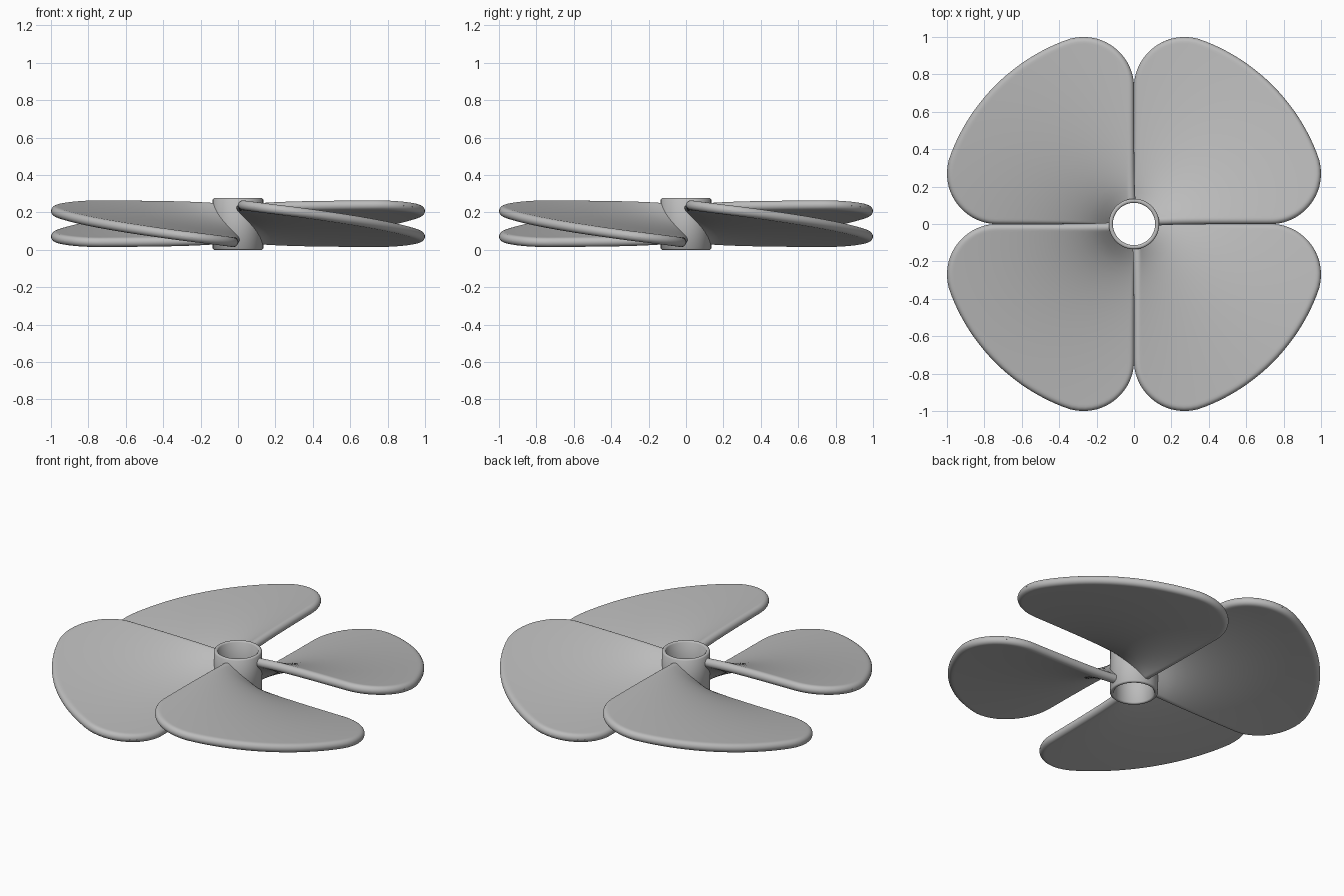
import bpy
import bmesh
import math
from mathutils import Vector, Matrix

cube = bpy.data.objects.get("Cube")
if cube:
    bpy.data.objects.remove(cube, do_unlink=True)

metal = bpy.data.materials.new("plain grey")
metal.use_nodes = True
grey = (0.5, 0.5, 0.5, 1)
metal.diffuse_color = grey
metal.node_tree.nodes["Principled BSDF"].inputs["Base Color"].default_value = grey

# Blade dimensions: quarter sector with rounded outer corners
ROOT = 0.122
FILLET = 0.27
CORNER = Vector((1 - FILLET, FILLET))
RIM = CORNER.length + FILLET
CORNER_ANGLE = math.atan2(CORNER.y, CORNER.x)
HALF_THICK = 0.026
Z_HIGH, Z_LOW = 0.243, 0.036
QUARTER = math.pi / 2
PITCH = (Z_HIGH - Z_LOW) / QUARTER


def reach(angle):
    """Distance from the axis to the blade outline along an angle."""
    a = min(angle, QUARTER - angle)
    if a > CORNER_ANGLE:
        return RIM
    d = Vector((math.cos(a), math.sin(a)))
    return CORNER.dot(d) + math.sqrt(max(FILLET ** 2 - CORNER.cross(d) ** 2, 0))


def edge_distance(angle, r):
    """Distance inward from the blade outline."""
    a = min(angle, QUARTER - angle)
    p = Vector((r * math.cos(a), r * math.sin(a)))
    slant = math.sqrt(1 + (PITCH / r) ** 2)
    if p.x > CORNER.x and a < CORNER_ANGLE:
        return max(FILLET - (p - CORNER).length, 0)
    return max(min(p.y * slant, RIM - r), 0)


def finish(bm, name):
    bmesh.ops.recalc_face_normals(bm, faces=bm.faces)
    mesh = bpy.data.meshes.new(name)
    bm.to_mesh(mesh)
    bm.free()
    mesh.materials.append(metal)
    obj = bpy.data.objects.new(name, mesh)
    bpy.context.collection.objects.link(obj)
    bpy.ops.object.select_all(action="DESELECT")
    obj.select_set(True)
    bpy.context.view_layer.objects.active = obj
    bpy.ops.object.shade_smooth_by_angle(angle=math.radians(50))
    return obj


def blade(name, turn, columns=56, rows=30):
    """Helical sheet with thickness that rounds off at the outline."""
    bm = bmesh.new()
    for side in (1, -1):
        grid = []
        for i in range(columns + 1):
            angle = QUARTER * (1 - math.cos(math.pi * i / columns)) / 2
            line = []
            for j in range(rows + 1):
                t = 1 - (1 - j / rows) ** 2
                r = ROOT + t * (reach(angle) - ROOT)
                inset = min(edge_distance(angle, r) / HALF_THICK, 1)
                h = side * HALF_THICK * math.sqrt(max(1 - (1 - inset) ** 2, 0))
                radial = Vector((math.cos(angle), math.sin(angle), 0))
                tangent = Vector((-radial.y, radial.x, -PITCH / r))
                normal = radial.cross(tangent).normalized()
                point = radial * r + normal * h
                point.z += Z_HIGH - PITCH * angle
                line.append(bm.verts.new(point))
            grid.append(line)
        for a, b in zip(grid, grid[1:]):
            for j in range(rows):
                bm.faces.new((a[j], a[j + 1], b[j + 1], b[j]))
    bmesh.ops.remove_doubles(bm, verts=bm.verts, dist=0.00005)
    bmesh.ops.rotate(bm, verts=bm.verts, matrix=Matrix.Rotation(turn, 3, "Z"))
    return finish(bm, name)


# Four blades around the axis
for n, place in enumerate(("back_left", "back_right", "front_right", "front_left")):
    blade(place + "_blade", n * QUARTER)

# Hollow hub with softened rims
INNER, OUTER, TOP, SOFT = 0.113, 0.135, 0.276, 0.006
profile = [(INNER, SOFT), (INNER + SOFT, 0), (OUTER - SOFT, 0), (OUTER, SOFT),
           (OUTER, TOP - SOFT), (OUTER - SOFT, TOP), (INNER + SOFT, TOP), (INNER, TOP - SOFT)]
bm = bmesh.new()
ring = [bm.verts.new((r, 0, z)) for r, z in profile]
edges = [bm.edges.new((ring[i - 1], ring[i])) for i in range(len(ring))]
bmesh.ops.spin(bm, geom=ring + edges, cent=(0, 0, 0), axis=(0, 0, 1),
               angle=2 * math.pi, steps=64, use_merge=True)
bmesh.ops.remove_doubles(bm, verts=bm.verts, dist=0.0001)
finish(bm, "hub")
